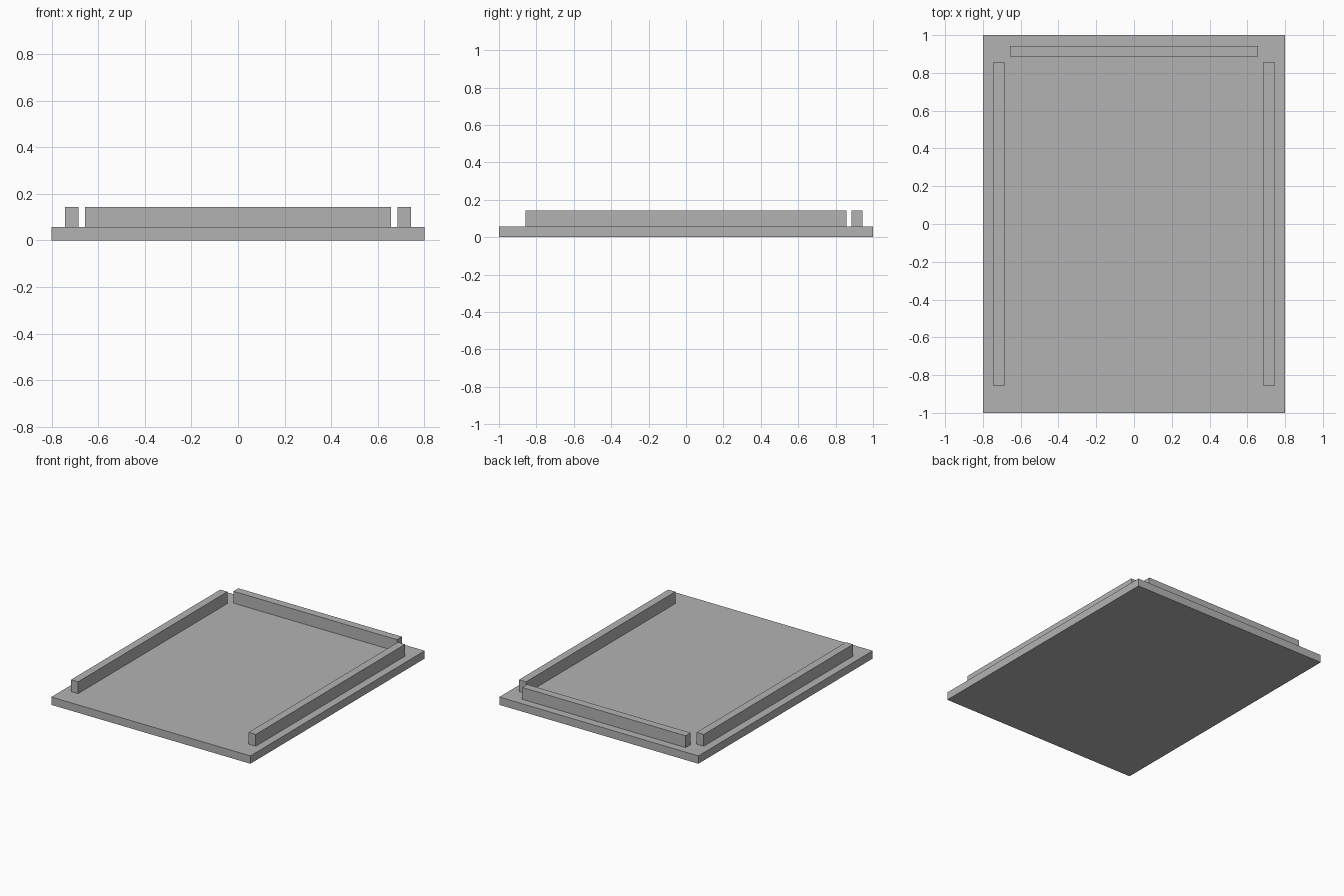
import bpy

cube = bpy.data.objects.get("Cube")
if cube:
    bpy.data.objects.remove(cube, do_unlink=True)

# Single grey material
GREY = (0.45, 0.45, 0.45, 1)
grey = bpy.data.materials.new("plain grey")
grey.use_nodes = True
grey.diffuse_color = GREY
bsdf = next(n for n in grey.node_tree.nodes if n.type == 'BSDF_PRINCIPLED')
bsdf.inputs["Base Color"].default_value = GREY


def box(name, center, size):
    """Flat-faced box with its scale applied to the mesh."""
    bpy.ops.mesh.primitive_cube_add(size=1, location=center)
    obj = bpy.context.object
    obj.name = obj.data.name = name
    for v in obj.data.vertices:
        v.co = [c * s for c, s in zip(v.co, size)]
    obj.data.materials.append(grey)
    return obj


BASE_H = 0.057
RAIL_H = 0.086
RAIL_W = 0.057
rail_z = BASE_H + RAIL_H / 2

# Base plate
box("base_plate", (0, 0, BASE_H / 2), (1.6, 2, BASE_H))

# Side rails
for name, side in (("left_rail", 1), ("right_rail", -1)):
    box(name, (side * 0.714, 0, rail_z), (RAIL_W, 1.714, RAIL_H))

# Back rail
box("back_rail", (0, 0.914, rail_z), (1.314, RAIL_W, RAIL_H))
